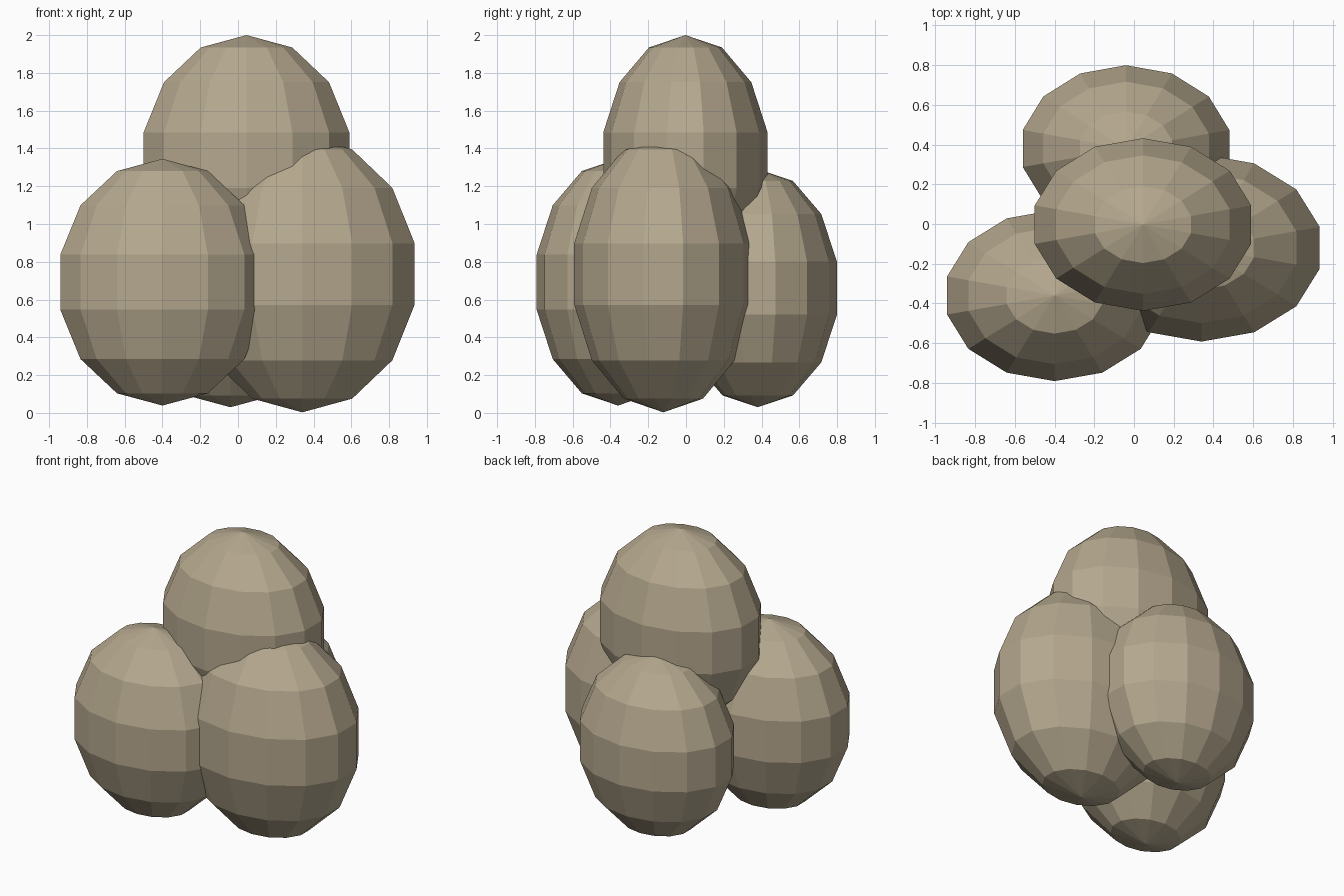
import bpy
import bmesh
from mathutils import Matrix

cube = bpy.data.objects.get("Cube")
if cube:
    bpy.data.objects.remove(cube, do_unlink=True)

# Warm stone colour shared by every lobe
TAN = (0.46, 0.39, 0.27, 1.0)
stone = bpy.data.materials.new("tan_stone")
stone.use_nodes = True
stone.diffuse_color = TAN
shader = stone.node_tree.nodes["Principled BSDF"]
shader.inputs["Base Color"].default_value = TAN
shader.inputs["Roughness"].default_value = 0.8


def lobe(name, centre, radii):
    """Faceted ellipsoid with 14 sides and 7 bands."""
    bm = bmesh.new()
    bmesh.ops.create_uvsphere(bm, u_segments=14, v_segments=7, radius=1)
    bmesh.ops.transform(bm, matrix=Matrix.LocRotScale(None, None, radii), verts=bm.verts)
    mesh = bpy.data.meshes.new(name)
    bm.to_mesh(mesh)
    bm.free()
    mesh.materials.append(stone)
    obj = bpy.data.objects.new(name, mesh)
    obj.location = centre
    bpy.context.collection.objects.link(obj)
    return obj


# Three lower lobes standing in a cluster
lobe("front_right_lobe", (-0.40, -0.36, 0.692), (0.569, 0.442, 0.653))
lobe("left_lobe", (0.34, -0.12, 0.735), (0.626, 0.484, 0.732))
lobe("back_lobe", (-0.04, 0.38, 0.66), (0.547, 0.430, 0.63))

# Upper lobe resting on the cluster
lobe("top_lobe", (0.045, -0.003, 1.338), (0.573, 0.446, 0.662))
